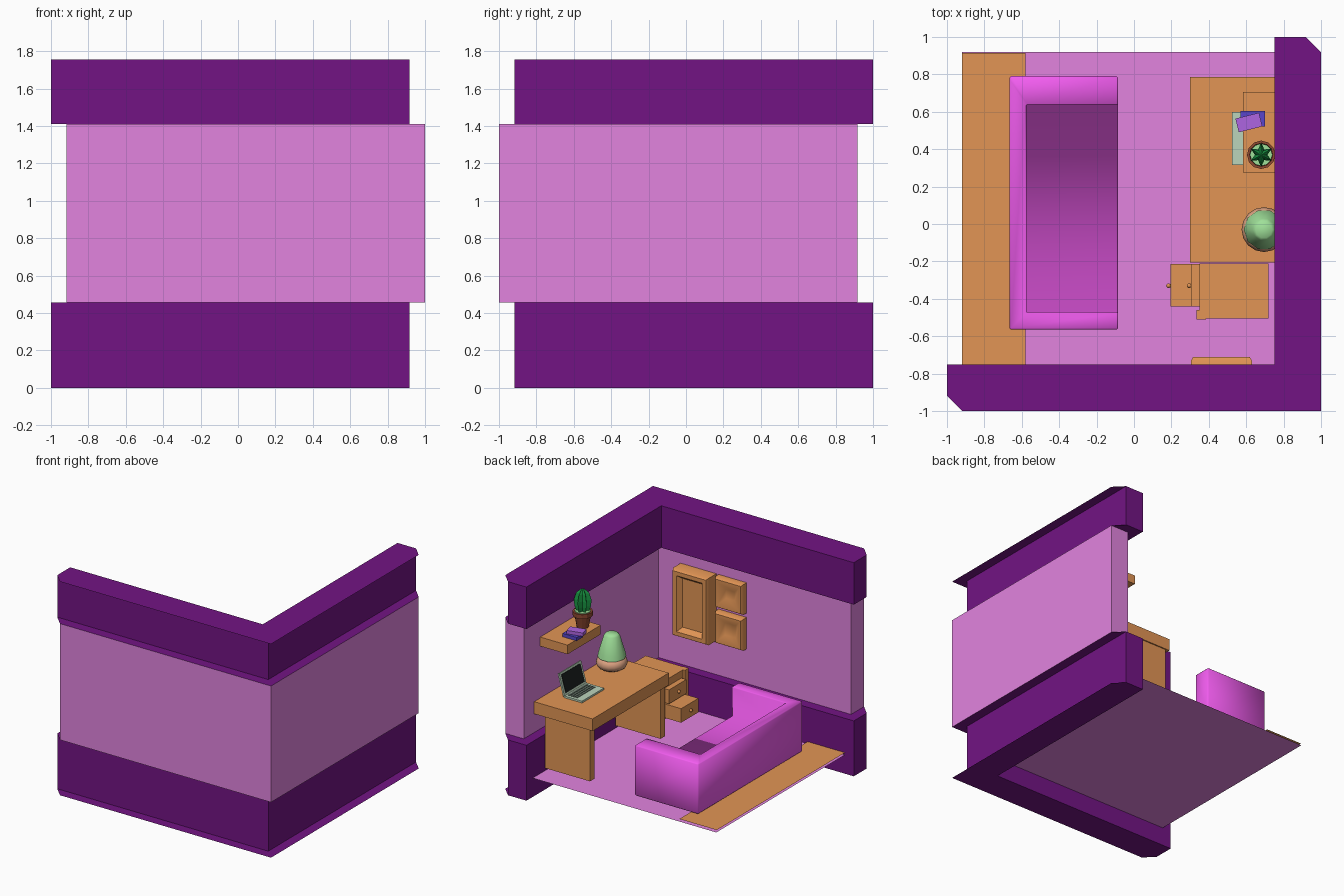
import bpy, bmesh, math
from mathutils import Vector, Matrix

if "Cube" in bpy.data.objects:
    bpy.data.objects.remove(bpy.data.objects["Cube"])

COL = {
    'purple': (.17, .007, .23), 'pink': (.76, .23, .74), 'wood': (.76, .3, .09),
    'sofa': (.9, .11, .88), 'shade': (.35, .75, .32), 'peach': (.72, .36, .22),
    'case': (.5, .66, .5), 'black': (.01, .012, .012), 'keys': (.12, .16, .13),
    'clay': (.27, .065, .03), 'leaf': (.01, .33, .06), 'violet': (.42, .13, .75), 'blue': (.1, .06, .6)}
MATS = {}
for n, c in COL.items():
    MATS[n] = bpy.data.materials.new(n)
    MATS[n].diffuse_color = (*c, 1)


def finish(bm, name, mat, normals=True):
    if normals:
        bmesh.ops.recalc_face_normals(bm, faces=bm.faces)
    me = bpy.data.meshes.new(name)
    bm.to_mesh(me)
    bm.free()
    ob = bpy.data.objects.new(name, me)
    bpy.context.collection.objects.link(ob)
    me.materials.append(MATS[mat])
    return ob


def smooth(ob, angle=40):
    bpy.ops.object.select_all(action='DESELECT')
    ob.select_set(True)
    bpy.context.view_layer.objects.active = ob
    bpy.ops.object.shade_smooth_by_angle(angle=math.radians(angle))


def box(name, mat, x, y, z, pivot=None, axis='Z', turn=0):
    bm = bmesh.new()
    bmesh.ops.create_cube(bm, size=1)
    for v in bm.verts:
        v.co = Vector([lo + (hi - lo) * (c + .5) for (lo, hi), c in zip((x, y, z), v.co)])
    if turn:
        bmesh.ops.rotate(bm, verts=bm.verts, cent=pivot, matrix=Matrix.Rotation(math.radians(turn), 3, axis))
    return finish(bm, name, mat)


def plate(name, mat, pts, z):
    bm = bmesh.new()
    bm.faces.new([bm.verts.new((px, py, z)) for px, py in pts])
    return finish(bm, name, mat, False)


def ring_wall(name, mat, pts, z0, z1):
    bm = bmesh.new()
    lo = [bm.verts.new((px, py, z0)) for px, py in pts]
    hi = [bm.verts.new((px, py, z1)) for px, py in pts]
    for i in range(len(pts)):
        j = (i + 1) % len(pts)
        bm.faces.new((lo[i], lo[j], hi[j], hi[i]))
    return finish(bm, name, mat, False)


def lathe(name, mat, cx, cy, prof, n, pinch=1):
    # pinch < 1 pulls every other side inward to make ribs
    bm = bmesh.new()
    rings = []
    for r, z in prof:
        ring = []
        for k in range(n):
            a, q = 2 * math.pi * k / n, r * (1 if k % 2 else pinch)
            ring.append(bm.verts.new((cx + q * math.cos(a), cy + q * math.sin(a), z)))
        rings.append(ring)
    for a, b in zip(rings, rings[1:]):
        for k in range(n):
            bm.faces.new((a[k], a[(k + 1) % n], b[(k + 1) % n], b[k]))
    bm.faces.new(rings[0])
    bm.faces.new(rings[-1])
    return finish(bm, name, mat)


# Walls: an L footprint, with the pink middle band shifted outward on the diagonal
S = .082
L = [(-1, -1 + S), (1 - S, -1 + S), (1 - S, 1), (.75, 1), (.75, -.75), (-1, -.75)]
ring_wall('lower_wall', 'purple', L, 0, .455)
ring_wall('upper_wall', 'purple', L, 1.41, 1.755)
ring_wall('middle_wall', 'pink', [(x + S, y - S) for x, y in L], .455, 1.41)
HULL = [(-1, -.75), (-1, -1 + S), (-1 + S, -1), (1, -1), (1, 1 - S), (1 - S, 1), (.75, 1), (.75, -.75)]
for i, z in enumerate((0, .455, 1.41, 1.755)):
    plate(f'wall_ledge_{i}', 'purple', HULL, z)

# Floor and wooden strip
F = .155
plate('floor', 'pink', [(-.92, -.75), (.75, -.75), (.75, .92), (-.92, .92)], F)
plate('floor_strip', 'wood', [(-.92, -.75), (-.58, -.75), (-.58, .915), (-.92, .915)], F + .018)
B = F + .03   # underside of the furniture

# Sofa: one smooth-shaded block, C-shaped back and arms around a sunken seat
C = [(-.665, -.565), (-.085, -.565), (-.085, -.47), (-.575, -.47),
     (-.575, .635), (-.085, .635), (-.085, .79), (-.665, .79)]
bm = bmesh.new()
t = [bm.verts.new((x, y, .6)) for x, y in C]
b = {i: bm.verts.new((*C[i], B)) for i in (0, 1, 6, 7)}
s = {i: bm.verts.new((*C[i], .36)) for i in (2, 3, 4, 5)}
for f in ((t[0], t[1], t[2], t[3]), (t[0], t[3], t[4], t[7]), (t[4], t[5], t[6], t[7]),
          (b[0], b[1], t[1], t[0]), (b[6], b[7], t[7], t[6]), (b[7], b[0], t[0], t[7]),
          (t[2], t[3], s[3], s[2]), (t[3], t[4], s[4], s[3]), (t[4], t[5], s[5], s[4]),
          (s[2], s[3], s[4], s[5]), (b[0], b[1], b[6], b[7]),
          (b[1], t[1], t[2], s[2], s[5], t[5], t[6], b[6])):
    bm.faces.new(f)
bmesh.ops.recalc_face_normals(bm, faces=bm.faces)
bmesh.ops.bevel(bm, geom=[e for e in bm.edges if e.is_convex], offset=.008, segments=1, affect='EDGES')
smooth(finish(bm, 'sofa', 'sofa'), 100)

# Desk
T = .71
box('desk_top', 'wood', (.3, .83), (-.205, .785), (T - .1, T))
for y in (.715, -.2):
    box('desk_leg', 'wood', (.33, .74), (y, y + .06), (B, T - .1))

# Drawer cabinet with two open drawers
box('cabinet', 'wood', (.35, .72), (-.505, -.21), (.31, .625))
box('cabinet_post', 'wood', (.333, .385), (-.51, -.46), (.31, .625))
for x, z in ((.305, .45), (.195, .325)):
    box('drawer', 'wood', (x, .36), (-.44, -.215), (z, z + .115))
    bm = bmesh.new()
    bmesh.ops.create_uvsphere(bm, u_segments=8, v_segments=6, radius=.013,
                              matrix=Matrix.Translation((x - .01, -.33, z + .06)))
    smooth(finish(bm, 'drawer_knob', 'wood'), 60)

# Lamp
smooth(lathe('lamp_base', 'peach', .695, -.03,
             [(.07, T), (.105, T + .02), (.12, T + .055), (.105, T + .09), (.06, T + .11)], 16), 50)
smooth(lathe('lamp_shade', 'shade', .695, -.03,
             [(.108, T + .1), (.1, T + .14), (.06, T + .275), (.045, T + .29)], 10), 50)

# Laptop, screen leaning back from the hinge
box('laptop_base', 'case', (.525, .69), (.315, .6), (T, T + .015))
for i in range(4):
    x = .585 + i * .023
    box('key_row', 'keys', (x, x + .017), (.34, .575), (T + .015, T + .019))
hinge = (.69, .45, T + .01)
box('laptop_lid', 'case', (.683, .697), (.315, .6), (T + .01, T + .19), hinge, 'Y', 16)
box('laptop_screen', 'black', (.679, .684), (.335, .58), (T + .03, T + .175), hinge, 'Y', 16)

# Wall shelf with books and potted cactus
H = 1.21
box('shelf', 'wood', (.583, .84), (.275, .705), (H - .075, H))
box('lower_book', 'blue', (.57, .7), (.52, .605), (H, H + .028))
box('upper_book', 'violet', (.55, .68), (.505, .58), (H + .028, H + .056), (.615, .54, H), 'Z', 14)
PX, PY = .68, .37
lathe('plant_pot', 'clay', PX, PY,
      [(.045, H), (.062, H + .095), (.076, H + .095), (.076, H + .13), (.062, H + .13), (.06, H + .11)], 12)
lathe('plant_top', 'shade', PX, PY, [(.06, H + .112), (.06, H + .134)], 12)
lathe('cactus', 'leaf', PX, PY, [(.045, H + .12), (.062, H + .17), (.066, H + .22), (.05, H + .275),
                                 (.02, H + .305), (.004, H + .31)], 12, .5)


# Picture frames: chamfered rim sloping into a sunken panel
def frame(name, x, z, front, rim, slope, depth):
    bm = bmesh.new()
    layers = [(0, -.83), (0, front - .02), (.012, front), (rim, front), (rim + slope, front - depth)]
    loops = []
    for d, y in layers:
        loops.append([bm.verts.new((px, y, pz)) for px, pz in (
            (x[0] + d, z[0] + d), (x[1] - d, z[0] + d), (x[1] - d, z[1] - d), (x[0] + d, z[1] - d))])
    for a, b in zip(loops, loops[1:]):
        for k in range(4):
            bm.faces.new((a[k], a[(k + 1) % 4], b[(k + 1) % 4], b[k]))
    bm.faces.new(loops[0])
    bm.faces.new(loops[-1])
    smooth(finish(bm, name, 'wood'), 50)


frame('large_frame', (.305, .63), (.735, 1.285), -.71, .045, .03, .04)
frame('upper_frame', (.03, .285), (1.035, 1.285), -.77, .03, .06, .03)
frame('lower_frame', (.03, .285), (.74, 1.0), -.77, .03, .05, .03)

for m in bpy.data.materials:
    if m.users and not m.is_grease_pencil:
        m.use_nodes = True
        m.node_tree.nodes["Principled BSDF"].inputs["Base Color"].default_value = m.diffuse_color
